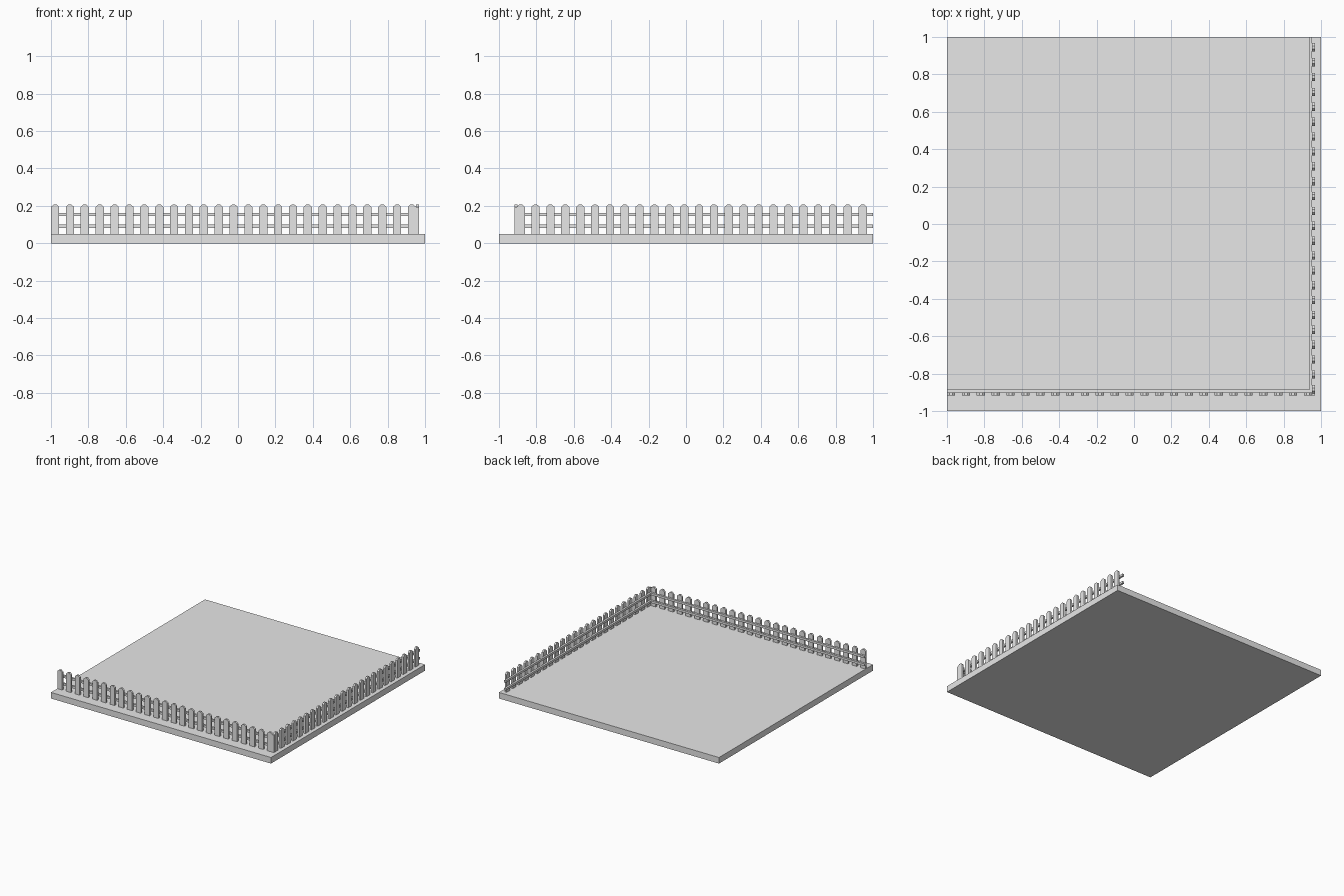
import bpy
import bmesh
from math import pi
from mathutils import Matrix

cube = bpy.data.objects.get("Cube")
if cube:
    bpy.data.objects.remove(cube, do_unlink=True)

GREY = (0.8, 0.8, 0.8, 1)
grey = bpy.data.materials.new("plain grey")
grey.use_nodes = True
grey.diffuse_color = GREY
grey.node_tree.nodes["Principled BSDF"].inputs["Base Color"].default_value = GREY

BASE_TOP = 0.05
SPACING = 0.0795
# Half outline of a picket: (half width, height)
PICKET_HALF = [(0.022, BASE_TOP), (0.022, 0.194), (0.008, 0.207)]


def finish(name, bm):
    bmesh.ops.recalc_face_normals(bm, faces=bm.faces)
    mesh = bpy.data.meshes.new(name)
    bm.to_mesh(mesh)
    bm.free()
    mesh.materials.append(grey)
    obj = bpy.data.objects.new(name, mesh)
    bpy.context.collection.objects.link(obj)
    return obj


def add_box(bm, low, high):
    size = [h - l for l, h in zip(low, high)]
    mid = [(h + l) / 2 for l, h in zip(low, high)]
    bmesh.ops.create_cube(bm, size=1, matrix=Matrix.Translation(mid) @ Matrix.Diagonal((*size, 1)))


def add_picket(bm, x, front, back):
    outline = PICKET_HALF + [(-w, z) for w, z in reversed(PICKET_HALF)]
    face = bm.faces.new([bm.verts.new((x + w, front, z)) for w, z in outline])
    ext = bmesh.ops.extrude_face_region(bm, geom=[face], use_keep_orig=True)
    verts = [v for v in ext["geom"] if isinstance(v, bmesh.types.BMVert)]
    bmesh.ops.translate(bm, verts=verts, vec=(0, back - front, 0))


def build_fence(name, first, count, rail_start, rail_end, turn):
    """Fence along local x, pickets facing local -y, then placed by a matrix."""
    pickets = bmesh.new()
    for i in range(count):
        add_picket(pickets, first + i * SPACING, -0.009, 0.007)
    rails = bmesh.new()
    for z in (0.09, 0.154):
        add_box(rails, (rail_start, 0.007, z - 0.009), (rail_end, 0.023, z + 0.009))
    for part, bm in (("pickets", pickets), ("rails", rails)):
        bm.transform(turn)
        finish(f"{name}_{part}", bm)


# Ground slab
slab = bmesh.new()
add_box(slab, (-1, -1, 0), (1, 1, BASE_TOP))
finish("ground_slab", slab)

# Fence along the front edge
build_fence("front_fence", -0.978, 25, -1, 0.945, Matrix.Translation((0, -0.909, 0)))

# Fence along the left edge, facing +x
build_fence("left_fence", -0.884, 24, -0.9, 1,
            Matrix.Translation((0.96, 0, 0)) @ Matrix.Rotation(pi / 2, 4, "Z"))

# Narrow corner post that closes the two fences
corner = bmesh.new()
add_box(corner, (0.952, -0.918, BASE_TOP), (0.968, -0.905, 0.194))
finish("corner_post", corner)
